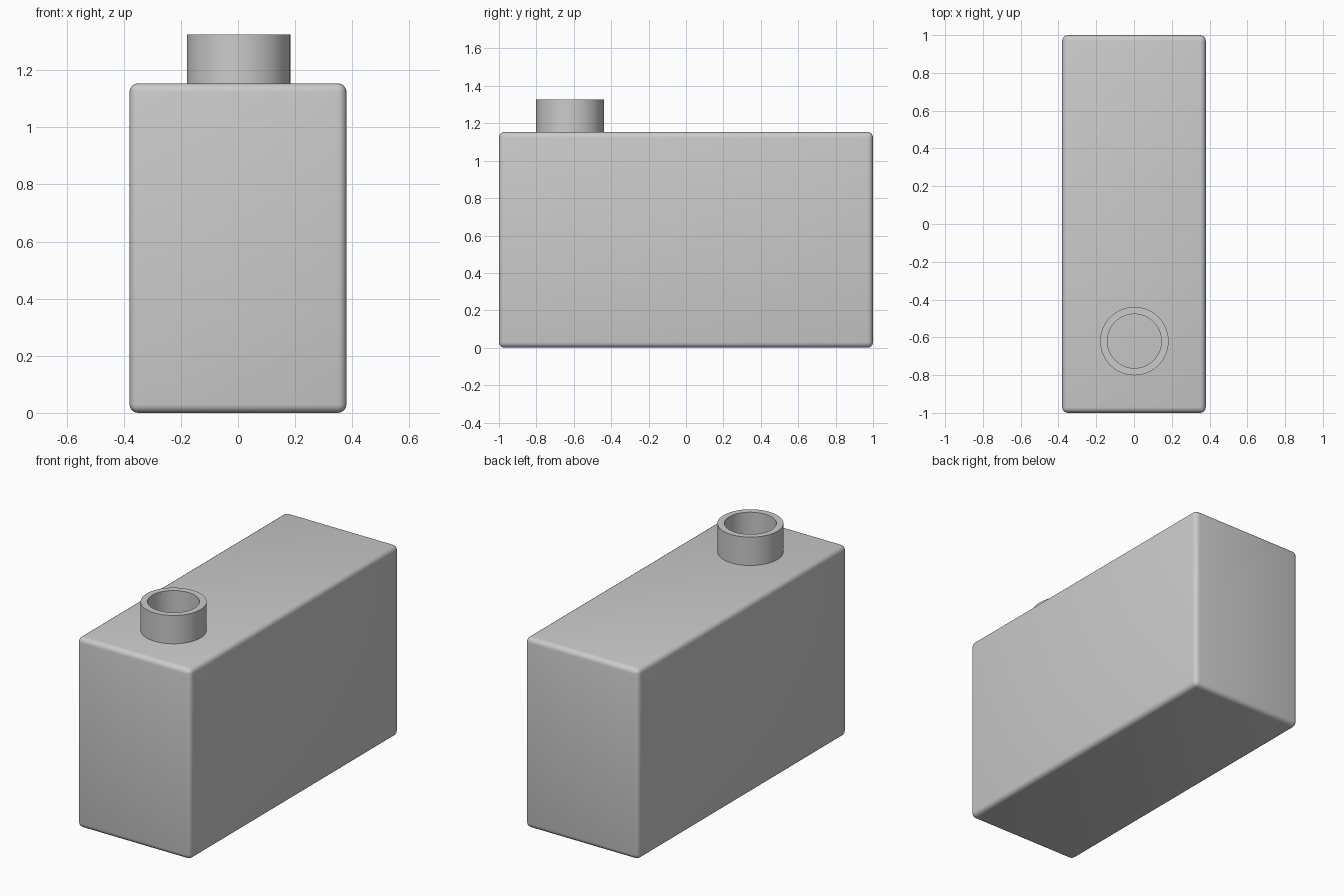
import bpy, bmesh
from mathutils import Matrix, Vector

if "Cube" in bpy.data.objects:
    bpy.data.objects.remove(bpy.data.objects["Cube"])


def finish(name, bm, angle):
    bmesh.ops.recalc_face_normals(bm, faces=bm.faces)
    mesh = bpy.data.meshes.new(name)
    bm.to_mesh(mesh)
    bm.free()
    obj = bpy.data.objects.new(name, mesh)
    bpy.context.collection.objects.link(obj)
    bpy.ops.object.select_all(action='DESELECT')
    bpy.context.view_layer.objects.active = obj
    obj.select_set(True)
    bpy.ops.object.shade_smooth_by_angle(angle=angle)
    return obj


# Rectangular tank body with small rounded edges
WIDTH, LENGTH, HEIGHT = 0.76, 2.0, 1.154
bm = bmesh.new()
bmesh.ops.create_cube(bm, size=1.0, matrix=Matrix.Translation((0, 0, HEIGHT / 2))
                      @ Matrix.Diagonal((WIDTH, LENGTH, HEIGHT, 1)))
bmesh.ops.bevel(bm, geom=bm.edges[:], offset=0.03, segments=4, profile=0.5,
                affect='EDGES')
finish("tank_body", bm, 0.6)

# Open filler neck: a ring profile spun around the vertical axis
OUTER, INNER, BASE, TOP = 0.181, 0.143, 1.14, 1.326
centre = Vector((0.002, -0.62, 0))
profile = [(INNER, BASE), (OUTER, BASE), (OUTER, TOP), (INNER, TOP)]
bm = bmesh.new()
verts = [bm.verts.new(centre + Vector((r, 0, z))) for r, z in profile]
edges = [bm.edges.new((verts[i], verts[(i + 1) % 4])) for i in range(4)]
bmesh.ops.spin(bm, geom=verts + edges, cent=centre, axis=(0, 0, 1),
               angle=6.283185307, steps=64, use_merge=True)
bmesh.ops.remove_doubles(bm, verts=bm.verts, dist=0.0001)
finish("filler_neck", bm, 0.6)
